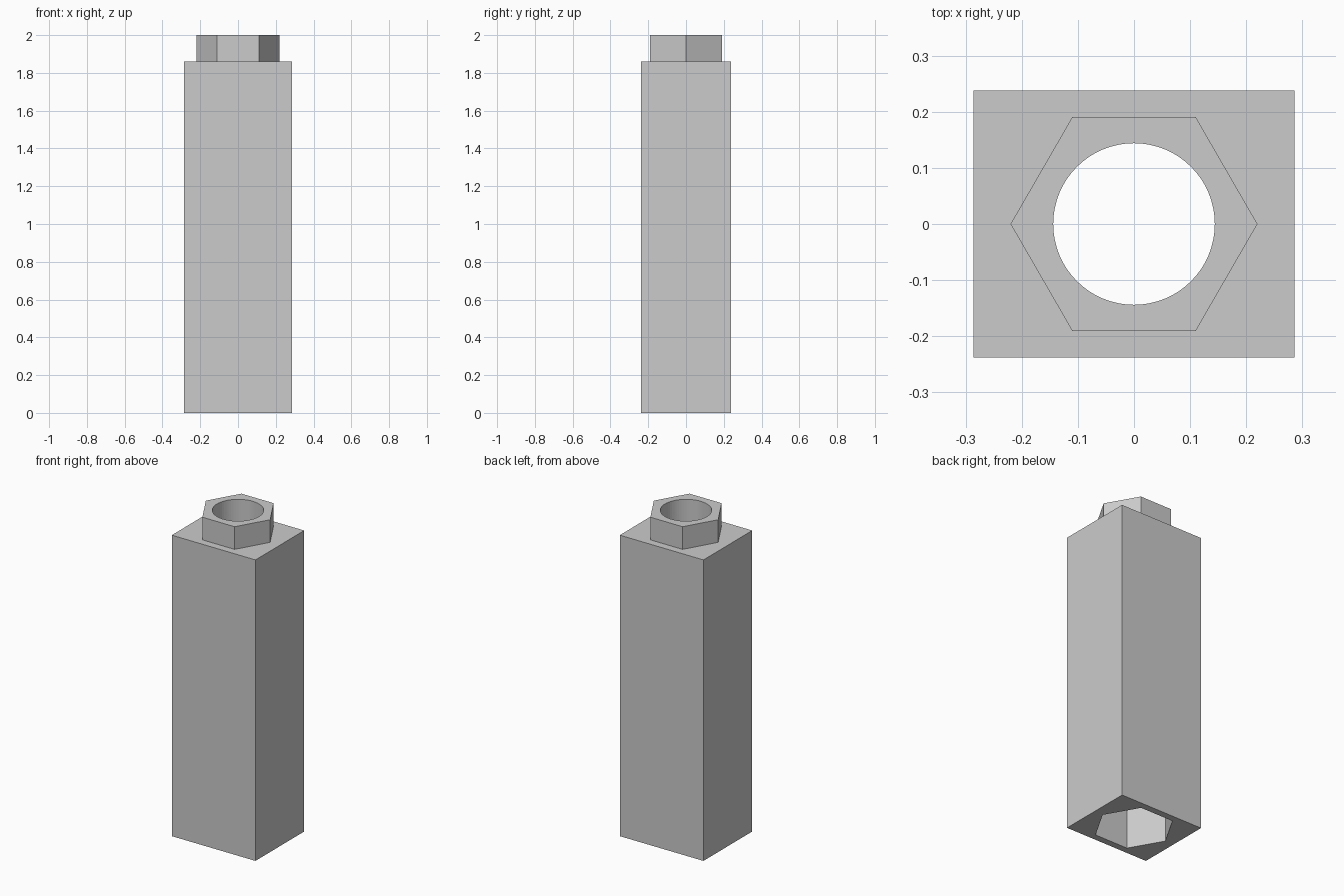
import bpy
import math

cube = bpy.data.objects.get("Cube")
if cube:
    bpy.data.objects.remove(cube, do_unlink=True)

HALF_X, HALF_Y = 0.286, 0.238
BODY_TOP, TOP = 1.86, 2.0
PEG_RADIUS, SOCKET_RADIUS, BORE_RADIUS = 0.22, 0.227, 0.144
SOCKET_DEPTH = 0.33

grey = bpy.data.materials.new("plain_grey")
grey.use_nodes = True
colour = (0.6, 0.6, 0.6, 1)
grey.diffuse_color = colour
grey.node_tree.nodes["Principled BSDF"].inputs["Base Color"].default_value = colour


def prism(name, sides, radius, bottom, top):
    """Upright prism with a corner on the x axis."""
    bpy.ops.mesh.primitive_cylinder_add(
        vertices=sides, radius=radius, depth=top - bottom,
        location=(0, 0, (bottom + top) / 2), rotation=(0, 0, math.pi / 2))
    obj = bpy.context.object
    obj.name = obj.data.name = name
    obj.data.materials.append(grey)
    return obj


def combine(target, tool, operation):
    """Apply a boolean to the target and discard the tool."""
    mod = target.modifiers.new(tool.name, 'BOOLEAN')
    mod.operation = operation
    mod.solver = 'EXACT'
    mod.object = tool
    tool.hide_render = True
    bpy.context.view_layer.objects.active = target
    bpy.ops.object.modifier_apply(modifier=mod.name)
    bpy.data.objects.remove(tool, do_unlink=True)


# Tall rectangular body
bpy.ops.mesh.primitive_cube_add(size=1, location=(0, 0, BODY_TOP / 2))
body = bpy.context.object
body.name = body.data.name = "spacer_body"
body.scale = (2 * HALF_X, 2 * HALF_Y, BODY_TOP)
bpy.ops.object.transform_apply(location=True, rotation=True, scale=True)
body.data.materials.append(grey)

# Hexagonal peg on top, matching socket underneath, round bore right through
combine(body, prism("hex_peg", 6, PEG_RADIUS, BODY_TOP - 0.1, TOP), 'UNION')
combine(body, prism("hex_socket", 6, SOCKET_RADIUS, -0.1, SOCKET_DEPTH), 'DIFFERENCE')
combine(body, prism("round_bore", 64, BORE_RADIUS, -0.2, TOP + 0.1), 'DIFFERENCE')
